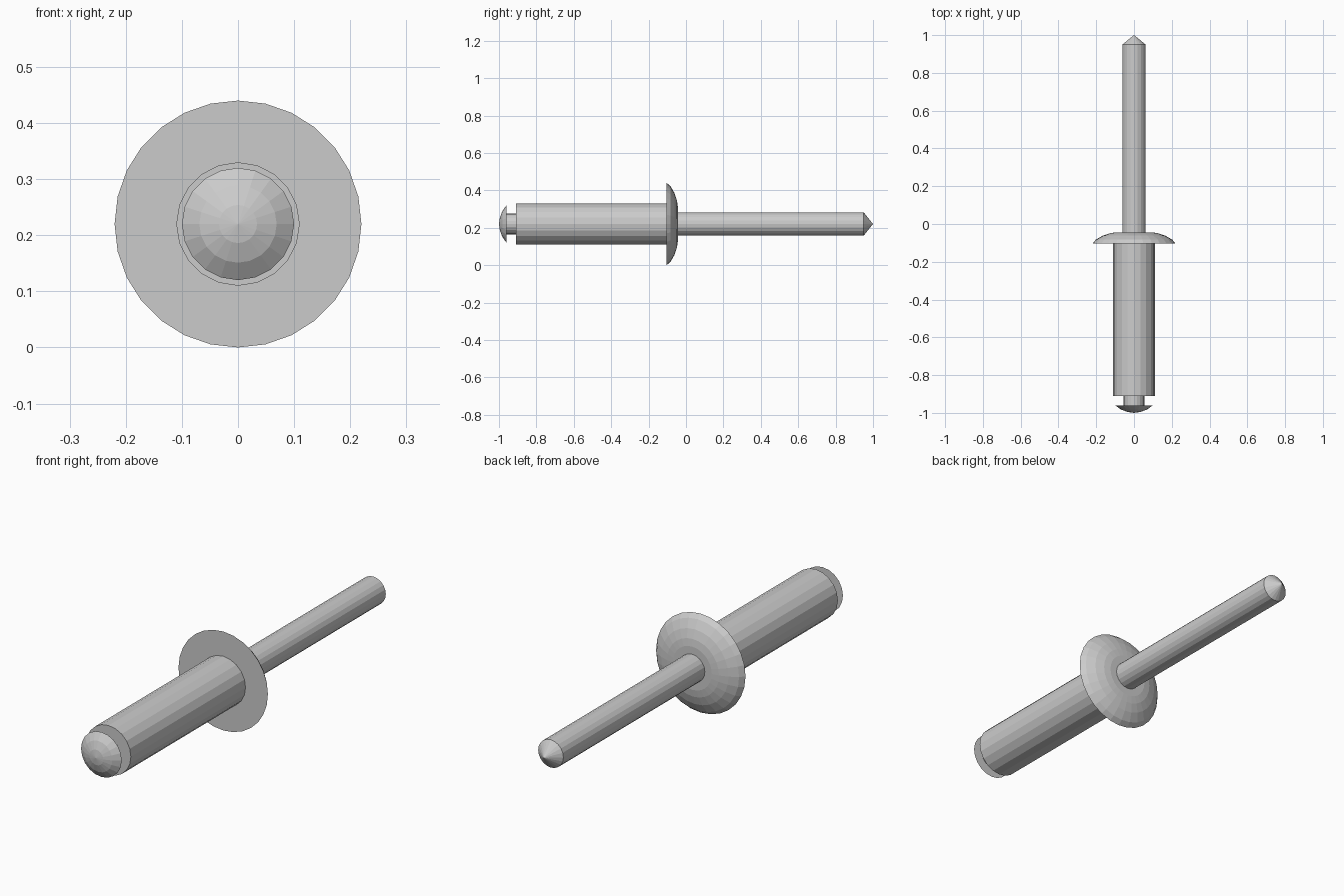
import bpy, bmesh
from math import sin, cos, tau

if "Cube" in bpy.data.objects:
    bpy.data.objects.remove(bpy.data.objects["Cube"])

AXIS_Z = 0.22


def lathe(name, profile, sides):
    """Spin (radius, y) points around the long axis; radius 0 makes a pole."""
    bm = bmesh.new()
    rings = []
    for r, y in profile:
        count = sides if r > 0 else 1
        rings.append([bm.verts.new((r * sin(tau * i / sides), y,
                                    AXIS_Z + r * cos(tau * i / sides)))
                      for i in range(count)])
    for a, b in zip(rings, rings[1:]):
        for i in range(sides):
            j = (i + 1) % sides
            quad = [a[i % len(a)], a[j % len(a)], b[j % len(b)], b[i % len(b)]]
            bm.faces.new(list(dict.fromkeys(quad)))
    bmesh.ops.recalc_face_normals(bm, faces=bm.faces)
    mesh = bpy.data.meshes.new(name)
    bm.to_mesh(mesh)
    bm.free()
    obj = bpy.data.objects.new(name, mesh)
    bpy.context.collection.objects.link(obj)
    return obj


# Domed head and narrow neck at the front
lathe("mandrel_head", [(0, -1.0), (0.034, -0.995), (0.069, -0.982),
                       (0.1, -0.96), (0.055, -0.96), (0.055, -0.91)], 20)

# Thick sleeve, running back to the flange
lathe("sleeve", [(0.055, -0.91), (0.11, -0.91), (0.11, -0.104)], 20)

# Rounded flange, flat towards the front
lathe("flange", [(0.105, -0.104), (0.22, -0.104), (0.203, -0.083),
                 (0.166, -0.062), (0.128, -0.049), (0.096, -0.044),
                 (0.058, -0.044)], 28)

# Long pulling stem with a pointed tip
lathe("mandrel_stem", [(0.062, -0.046), (0.062, 0.95), (0, 1.0)], 20)
